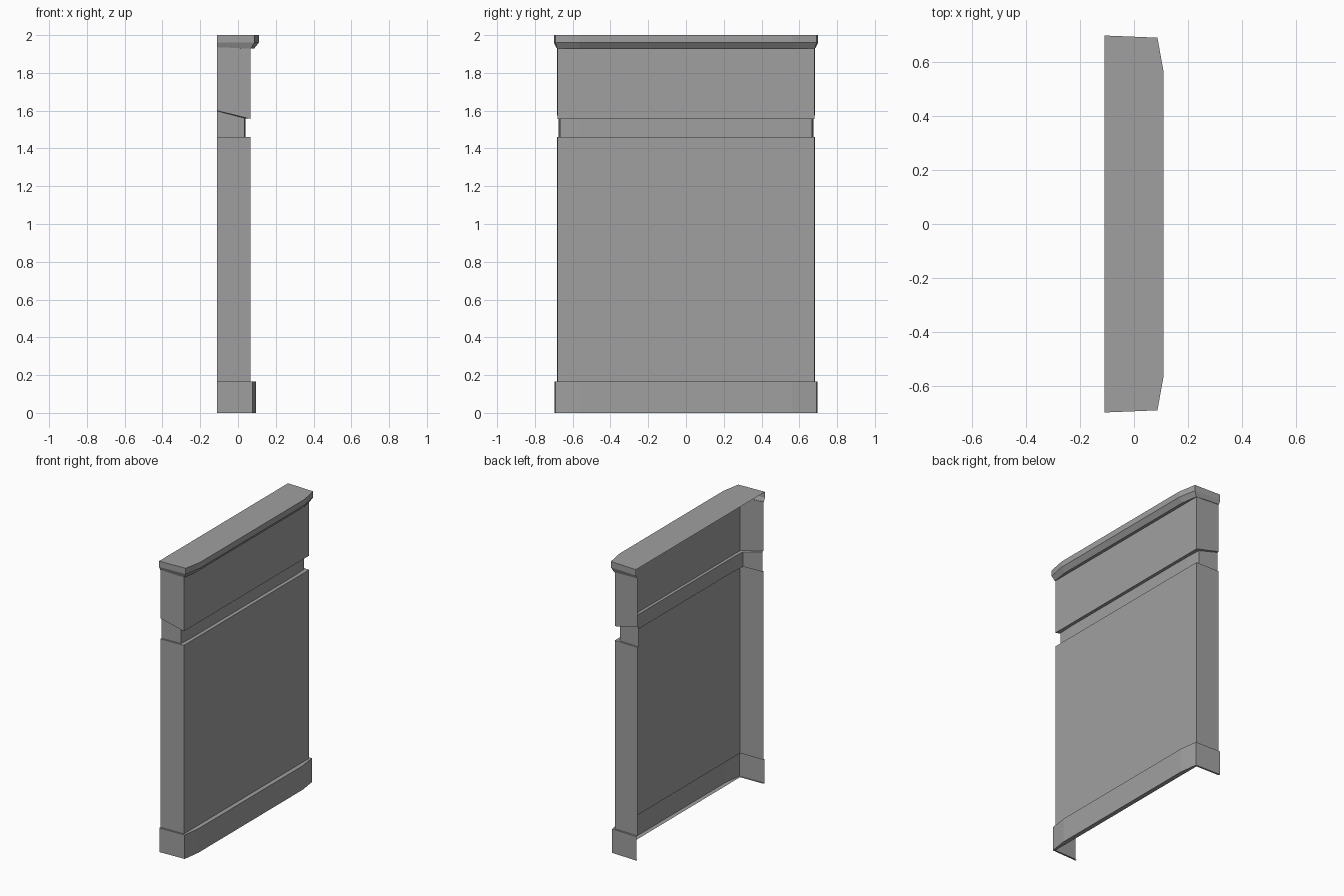
import bpy
import bmesh

default = bpy.data.objects.get("Cube")
if default:
    bpy.data.objects.remove(default, do_unlink=True)

grey = bpy.data.materials.new("stone grey")
grey.use_nodes = True
grey.diffuse_color = (0.35, 0.35, 0.35, 1)
grey.node_tree.nodes["Principled BSDF"].inputs["Base Color"].default_value = grey.diffuse_color

BACK = -0.11    # open rear edge
BEVEL_Y = 0.565  # where the corner bevels begin

# Plan outlines: front x, corner x, half width at corner, half width at back
BODY = (0.065, 0.065, 0.68, 0.684)
BASE = (0.095, 0.078, 0.69, 0.697)
GROOVE = (0.04, 0.035, 0.668, 0.674)
CAP_LOW = (0.085, 0.068, 0.682, 0.688)
CAP_TOP = (0.11, 0.087, 0.692, 0.70)


def outline(plan, z, rise=0):
    """U-shaped section; rise lifts the rear end of the side walls."""
    front, corner, half, back_half = plan
    half_path = [(BACK, back_half, z + rise), (corner, half, z), (front, BEVEL_Y, z)]
    return [(x, -y, h) for x, y, h in half_path] + half_path[::-1]


def shell(name, sections, closed_top=False):
    """Skin a series of U-shaped sections from bottom to top."""
    bm = bmesh.new()
    rings = [[bm.verts.new(p) for p in outline(*s)] for s in sections]
    for low, high in zip(rings, rings[1:]):
        for i in range(len(low) - 1):
            bm.faces.new((low[i], low[i + 1], high[i + 1], high[i]))
    if closed_top:
        bm.faces.new(rings[-1])
    mesh = bpy.data.meshes.new(name)
    bm.to_mesh(mesh)
    bm.free()
    mesh.materials.append(grey)
    obj = bpy.data.objects.new(name, mesh)
    bpy.context.collection.objects.link(obj)
    return obj


# Plinth with its narrow underside and top ledge
shell("base", [(BODY, 0), (BASE, 0), (BASE, 0.165), (BODY, 0.165)])

# Large flat panel with a ledge stepping in to the groove
shell("lower_panel", [(BODY, 0.165), (BODY, 1.46), (GROOVE, 1.46)])

# Recessed band, its top edge rising towards the back
shell("groove", [(GROOVE, 1.46), (GROOVE, 1.56, 0.038)])

# Upper panel with the sloping underside
shell("upper_panel", [(GROOVE, 1.56, 0.038), (BODY, 1.557, 0.043), (BODY, 1.928, 0.008)])

# Flared cap with a closed top
shell("cap", [(BODY, 1.928, 0.008), (CAP_LOW, 1.928, 0.008),
              (CAP_TOP, 1.96), (CAP_TOP, 2)], closed_top=True)
